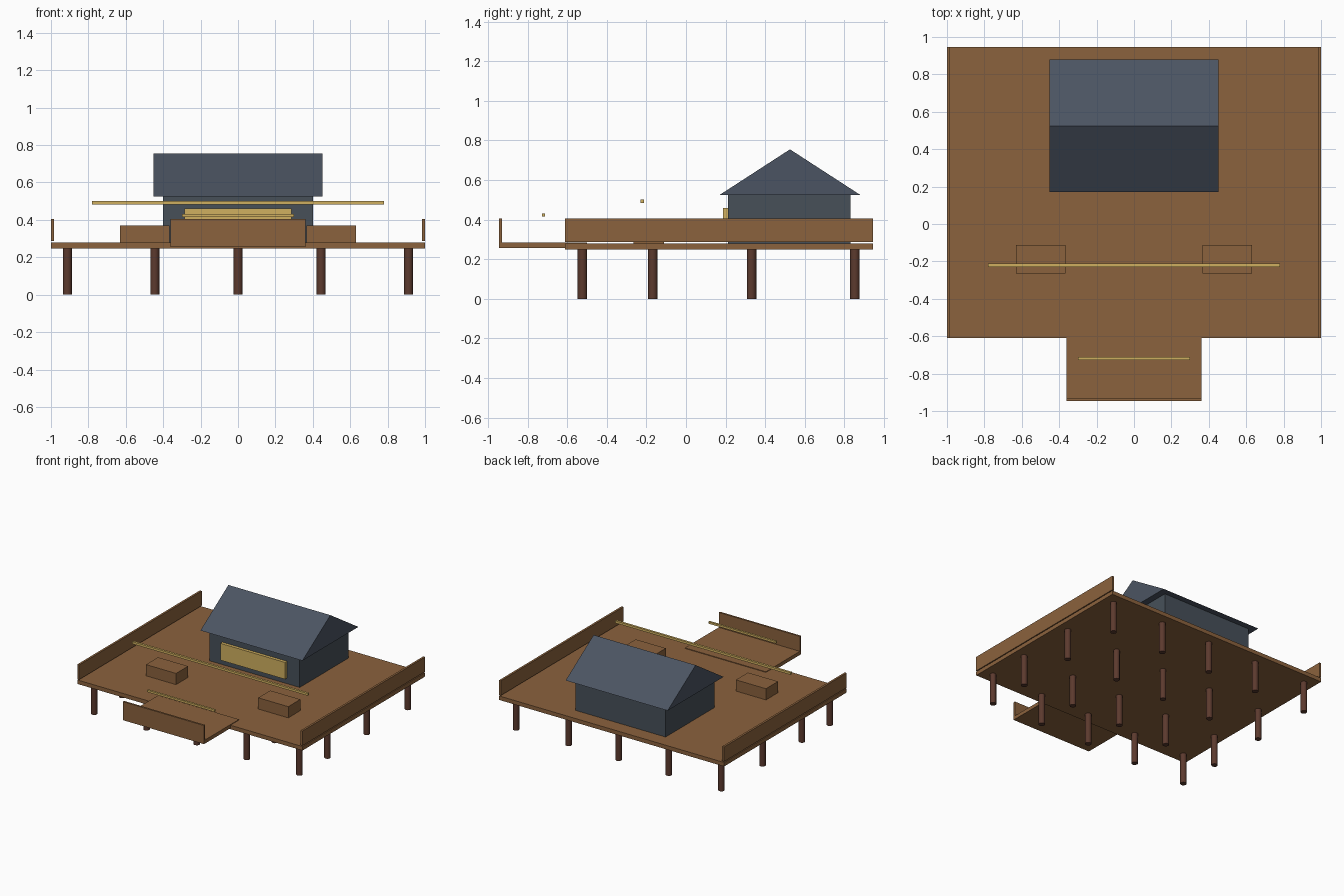
import bpy
import bmesh
from mathutils import Matrix, Vector

cube = bpy.data.objects.get("Cube")
if cube:
    bpy.data.objects.remove(cube, do_unlink=True)


def material(name, hex_code):
    """Flat colour given as an sRGB hex string."""
    srgb = [int(hex_code[i:i + 2], 16) / 255 for i in (0, 2, 4)]
    lin = [((c + 0.055) / 1.055) ** 2.4 for c in srgb]
    mat = bpy.data.materials.new(name)
    mat.use_nodes = True
    mat.diffuse_color = (*lin, 1)
    mat.node_tree.nodes["Principled BSDF"].inputs["Base Color"].default_value = (*lin, 1)
    return mat


WOOD = material("plank wood", "8B623D")
DARK_WOOD = material("dark post wood", "5C3A2E")
WALL = material("slate wall", "475059")
ROOF = material("slate roof", "4B5462")
GOLD = material("pale gold", "D0B060")


def finish(name, bm, mat):
    bmesh.ops.recalc_face_normals(bm, faces=bm.faces)
    mesh = bpy.data.meshes.new(name)
    bm.to_mesh(mesh)
    bm.free()
    mesh.materials.append(mat)
    obj = bpy.data.objects.new(name, mesh)
    bpy.context.collection.objects.link(obj)
    return obj


def box(name, x, y, z, mat):
    """Box from (low, high) ranges."""
    bm = bmesh.new()
    lo, hi = (Vector(v) for v in zip(x, y, z))
    place = Matrix.Translation((lo + hi) / 2) @ Matrix.Diagonal((*(hi - lo), 1))
    bmesh.ops.create_cube(bm, size=1, matrix=place)
    return finish(name, bm, mat)


def post(name, x, y):
    bm = bmesh.new()
    bmesh.ops.create_cone(bm, cap_ends=True, segments=12, radius1=0.024, radius2=0.024,
                          depth=0.25, matrix=Matrix.Translation((x, y, 0.125)))
    obj = finish(name, bm, DARK_WOOD)
    for poly in obj.data.polygons:
        poly.use_smooth = len(poly.vertices) == 4
    for edge in obj.data.edges:
        a, b = (obj.data.vertices[i].co.z for i in edge.vertices)
        edge.use_edge_sharp = abs(a - b) < 0.01


def gable(name, half_x, profile, mat):
    """Extrude a (y, z) profile along x."""
    bm = bmesh.new()
    face = bm.faces.new([bm.verts.new((-half_x, y, z)) for y, z in profile])
    side = bmesh.ops.extrude_face_region(bm, geom=[face])
    verts = [v for v in side["geom"] if isinstance(v, bmesh.types.BMVert)]
    bmesh.ops.translate(bm, verts=verts, vec=(2 * half_x, 0, 0))
    return finish(name, bm, mat)


# Platform and front landing
box("deck", (-1, 1), (-0.61, 0.945), (0.248, 0.28), WOOD)
box("landing", (-0.36, 0.36), (-0.945, -0.5), (0.256, 0.285), WOOD)
box("landing_rail", (-0.36, 0.36), (-0.945, -0.93), (0.285, 0.405), WOOD)

# Side rails and benches
for side, s in (("left", 1), ("right", -1)):
    box(side + "_rail", sorted((s * 0.983, s)), (-0.61, 0.945), (0.287, 0.405), WOOD)
    box(side + "_bench", sorted((s * 0.365, s * 0.632)), (-0.265, -0.112), (0.28, 0.37), WOOD)

# Support posts
for i, x in enumerate((-0.912, -0.445, 0, 0.445, 0.912)):
    for j, y in enumerate((-0.523, -0.168, 0.331, 0.853)):
        post(f"post_{i}_{j}", x, y)

# House
box("house_walls", (-0.4, 0.4), (0.212, 0.83), (0.28, 0.526), WALL)
gable("house_roof", 0.453, ((0.17, 0.525), (0.88, 0.525), (0.525, 0.755)), ROOF)
box("house_sign", (-0.287, 0.287), (0.187, 0.212), (0.325, 0.46), GOLD)

# Hanging light strips
box("long_light_strip", (-0.78, 0.78), (-0.229, -0.211), (0.483, 0.501), GOLD)
box("short_light_strip", (-0.3, 0.3), (-0.727, -0.711), (0.415, 0.431), GOLD)
